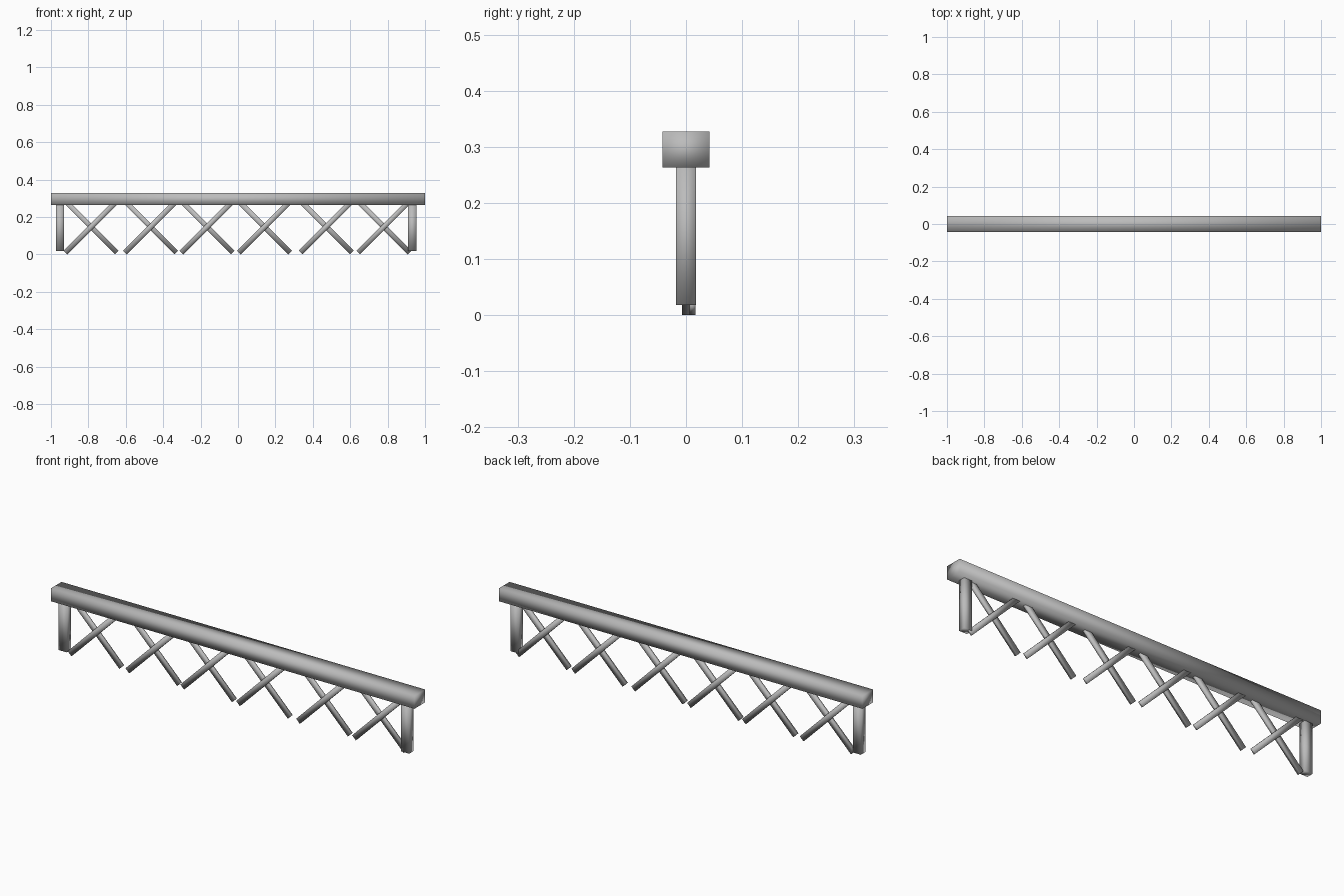
import bpy
import math

old = bpy.data.objects.get("Cube")
if old:
    bpy.data.objects.remove(old, do_unlink=True)

grey = bpy.data.materials.new("plain_grey")
grey.use_nodes = True
colour = (0.5, 0.5, 0.5, 1)
grey.diffuse_color = colour
grey.node_tree.nodes["Principled BSDF"].inputs["Base Color"].default_value = colour


def bar(name, centre, size, tilt=0):
    """Softly shaded square bar, tilted about the y axis."""
    bpy.ops.mesh.primitive_cube_add(size=1, location=centre)
    obj = bpy.context.object
    obj.name = name
    obj.scale = size
    bpy.ops.object.transform_apply(location=False, rotation=False, scale=True)
    obj.rotation_euler.y = math.radians(tilt)
    obj.data.materials.append(grey)
    bpy.ops.object.shade_smooth()
    return obj


# Top rail
bar("top_rail", (0, 0, 0.295), (2, 0.084, 0.064))

# End posts, reaching slightly into the rail
for name, x in (("right_post", -0.952), ("left_post", 0.932)):
    bar(name, (x, 0, 0.143), (0.044, 0.035, 0.25))

# Crossed braces: one leans each way, front and back of each other
for i, x in enumerate((-0.785, -0.467, -0.165, 0.142, 0.472, 0.78)):
    bar(f"front_brace_{i + 1}", (x, 0, 0.147), (0.388, 0.014, 0.028), -45)
    bar(f"back_brace_{i + 1}", (x, 0.0115, 0.147), (0.388, 0.01, 0.028), 45)
